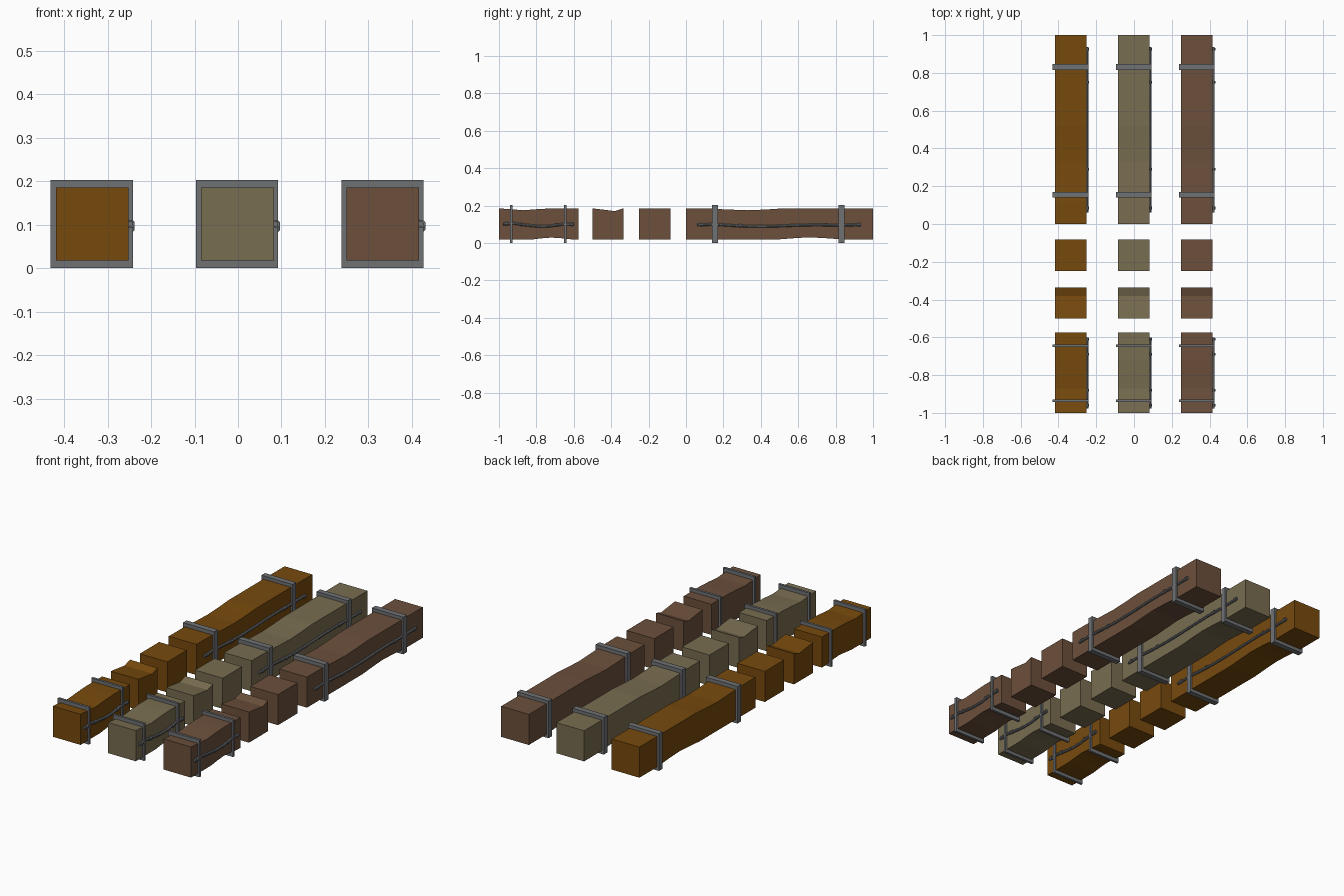
import bpy, bmesh
from mathutils import Vector

if "Cube" in bpy.data.objects:
    bpy.data.objects.remove(bpy.data.objects["Cube"])


def material(name, rgb):
    m = bpy.data.materials.new(name)
    m.diffuse_color = (*rgb, 1)
    m.use_nodes = True
    m.node_tree.nodes["Principled BSDF"].inputs["Base Color"].default_value = m.diffuse_color
    return m


def finish(bm, name, mat):
    bmesh.ops.recalc_face_normals(bm, faces=bm.faces)
    me = bpy.data.meshes.new(name)
    bm.to_mesh(me)
    bm.free()
    ob = bpy.data.objects.new(name, me)
    bpy.context.collection.objects.link(ob)
    me.materials.append(mat)
    return ob


def beam(name, x, top, bottom, mat):
    """Side profile (y, z) extruded across x."""
    bm = bmesh.new()
    outline = top + bottom[::-1]
    face = bm.faces.new([bm.verts.new((x - .0835, y, z)) for y, z in outline])
    ext = bmesh.ops.extrude_face_region(bm, geom=[face])
    verts = [v for v in ext['geom'] if isinstance(v, bmesh.types.BMVert)]
    bmesh.ops.translate(bm, verts=verts, vec=(.167, 0, 0))
    return finish(bm, name, mat)


def strap(name, x, y, width, mat):
    """Rectangular metal band around a beam."""
    bm = bmesh.new()
    loops = []
    for hx, hz, s in ((.0945, .1015, -1), (.0945, .1015, 1),
                      (.0805, .0815, 1), (.0805, .0815, -1)):
        loops.append([bm.verts.new((x - .001 + a * hx, y + s * width / 2, .1015 + b * hz))
                      for a, b in ((-1, -1), (1, -1), (1, 1), (-1, 1))])
    for k in range(4):
        p, q = loops[k], loops[(k + 1) % 4]
        for i in range(4):
            j = (i + 1) % 4
            bm.faces.new((p[i], p[j], q[j], q[i]))
    return finish(bm, name, mat)


def tube(name, points, radius, mat):
    """Low-poly octagonal tube through points running along y."""
    bm = bmesh.new()
    from math import cos, sin, pi
    rings = []
    for p in points:
        rings.append([bm.verts.new(Vector(p) + Vector((cos(a), 0, sin(a))) * radius)
                      for a in [(i + .5) * pi / 4 for i in range(8)]])
    for p, q in zip(rings, rings[1:]):
        for i in range(8):
            j = (i + 1) % 8
            bm.faces.new((p[i], p[j], q[j], q[i]))
    bm.faces.new(rings[0])
    bm.faces.new(rings[-1])
    return finish(bm, name, mat)


def cable(name, x, path, clips, mat):
    """Sagging cable on the beam's +x side with small collars."""
    tube(name, [(x + .0865, y, z) for y, z in path], .0075, mat)
    for i, (y, z) in enumerate(clips):
        tube(f"{name}_collar_{i}", [(x + .0885, y - .007, z), (x + .0885, y + .007, z)],
             .0098, mat)


T, B = .185, .018
# Worn side profiles: top edge and bottom edge of each length
shapes = {
    "long_beam": ([(0, T), (.12, .184), (.22, .179), (.33, .175), (.43, .179), (.52, T), (1, T)],
                  [(0, B), (.48, B), (.57, .025), (.65, .030), (.73, .027), (.85, B), (1, B)]),
    "block": ([(-.25, T), (-.083, T)], [(-.25, B), (-.083, B)]),
    "worn_block": ([(-.5, T), (-.44, .178), (-.38, .170), (-.335, T)],
                   [(-.5, B), (-.335, B)]),
    "short_beam": ([(-1, T), (-.93, .180), (-.87, .175), (-.79, .181), (-.72, T), (-.575, T)],
                   [(-1, B), (-.83, B), (-.77, .025), (-.72, .029), (-.66, .025), (-.6, B), (-.575, B)]),
}
woods = [material("amber_wood", (.185, .068, .004)),
         material("pale_wood", (.19, .153, .082)),
         material("dark_wood", (.15, .08, .045))]
metal = material("metal", (.16, .165, .175))

long_path = [(.06, .097), (.15, .100), (.25, .093), (.35, .089), (.47, .090),
             (.6, .095), (.7, .097), (.8, .095), (.936, .097)]
short_path = [(-.978, .101), (-.92, .105), (-.86, .096), (-.79, .089), (-.73, .090),
              (-.67, .099), (-.6, .101)]

for n, x in enumerate((-.335, -.001, .333)):
    for name, (top, bottom) in shapes.items():
        beam(f"{name}_{n}", x, top, bottom, woods[n])
    for y, w, name in ((.155, .031, "long_strap_near"), (.832, .031, "long_strap_far"),
                       (-.935, .013, "short_strap_near"), (-.645, .013, "short_strap_far")):
        strap(f"{name}_{n}", x, y, w, metal)
    cable(f"long_cable_{n}", x, long_path,
          [(.085, .098), (.29, .0914), (.75, .096), (.925, .097)], metal)
    cable(f"short_cable_{n}", x, short_path,
          [(-.96, .102), (-.88, .099), (-.69, .096), (-.61, .101)], metal)
